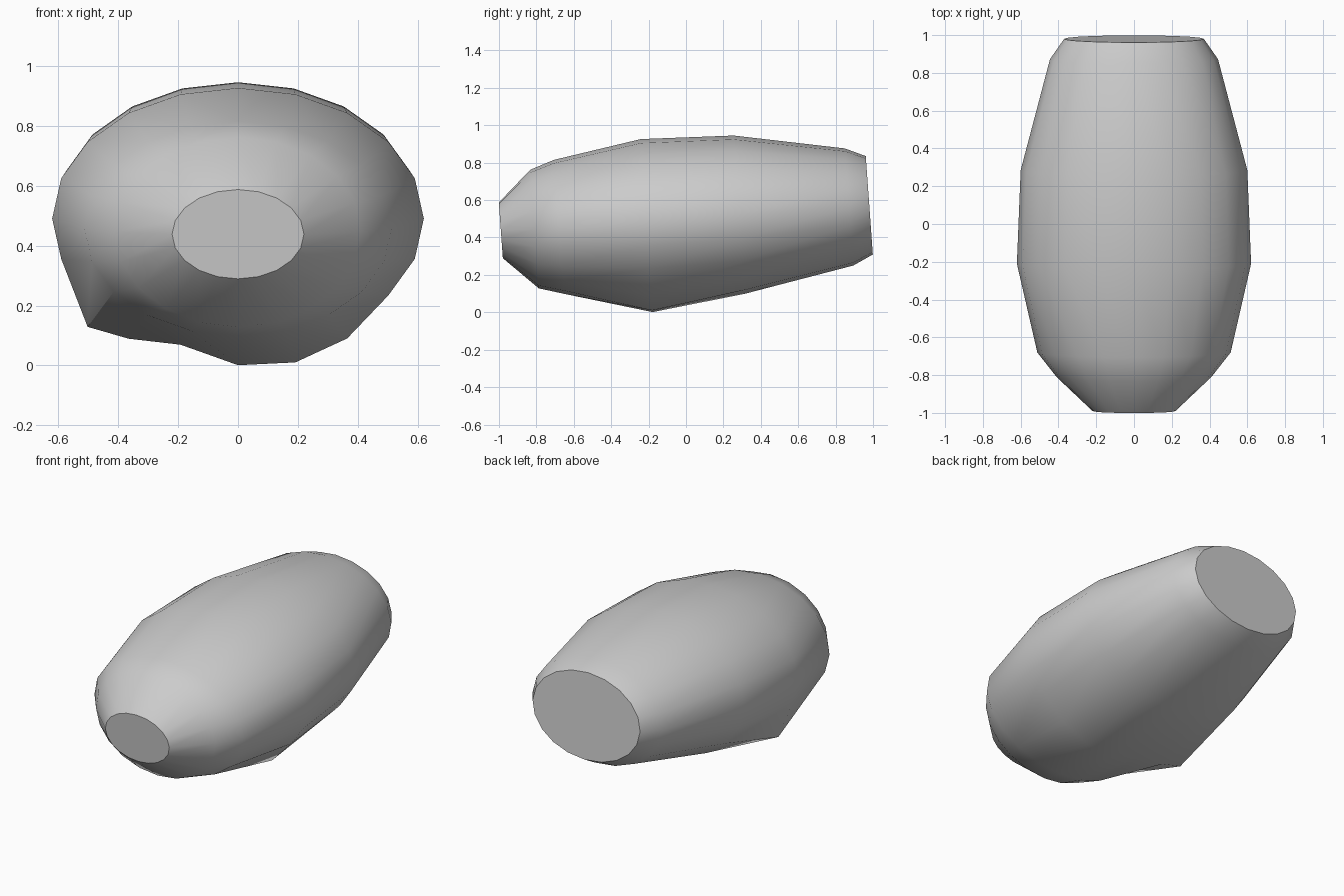
import bpy, bmesh, math

if "Cube" in bpy.data.objects:
    bpy.data.objects.remove(bpy.data.objects["Cube"])

SIDES = 20
TILT = 0.072
# rings: centre y, half width, centre z, half height
RINGS = [(-0.99, 0.22, 0.438, 0.149), (-0.81, 0.41, 0.445, 0.317),
         (-0.68, 0.512, 0.457, 0.358), (-0.21, 0.62, 0.49, 0.436),
         (0.285, 0.60, 0.522, 0.423), (0.872, 0.445, 0.563, 0.313),
         (0.98, 0.37, 0.572, 0.263)]
# dents and bulges under the belly: side index from the bottom -> z shift
BELLY = {-3: -0.105, -2: -0.048, -1: -0.006, 0: -0.053, 1: -0.065, 2: -0.047}

bm = bmesh.new()
loops = []
for n, (y, w, zc, h) in enumerate(RINGS):
    loop = []
    for i in range(SIDES):
        a = 2 * math.pi * i / SIDES
        dz = -h * math.cos(a)
        k = i if i <= SIDES // 2 else i - SIDES
        shift = BELLY.get(k, 0) if n == 3 else 0
        loop.append(bm.verts.new((w * math.sin(a), y - TILT * dz, zc + dz + shift)))
    loops.append(loop)

# body skin
for a, b in zip(loops, loops[1:]):
    for i in range(SIDES):
        j = (i + 1) % SIDES
        bm.faces.new((a[i], a[j], b[j], b[i]))
# flat ends
bm.faces.new(loops[0])
bm.faces.new(loops[-1])
bmesh.ops.recalc_face_normals(bm, faces=bm.faces)

mesh = bpy.data.meshes.new("barrel_body")
bm.to_mesh(mesh)
bm.free()
body = bpy.data.objects.new("barrel_body", mesh)
bpy.context.collection.objects.link(body)
bpy.context.view_layer.objects.active = body
body.select_set(True)
bpy.ops.object.shade_smooth_by_angle(angle=math.radians(35))
